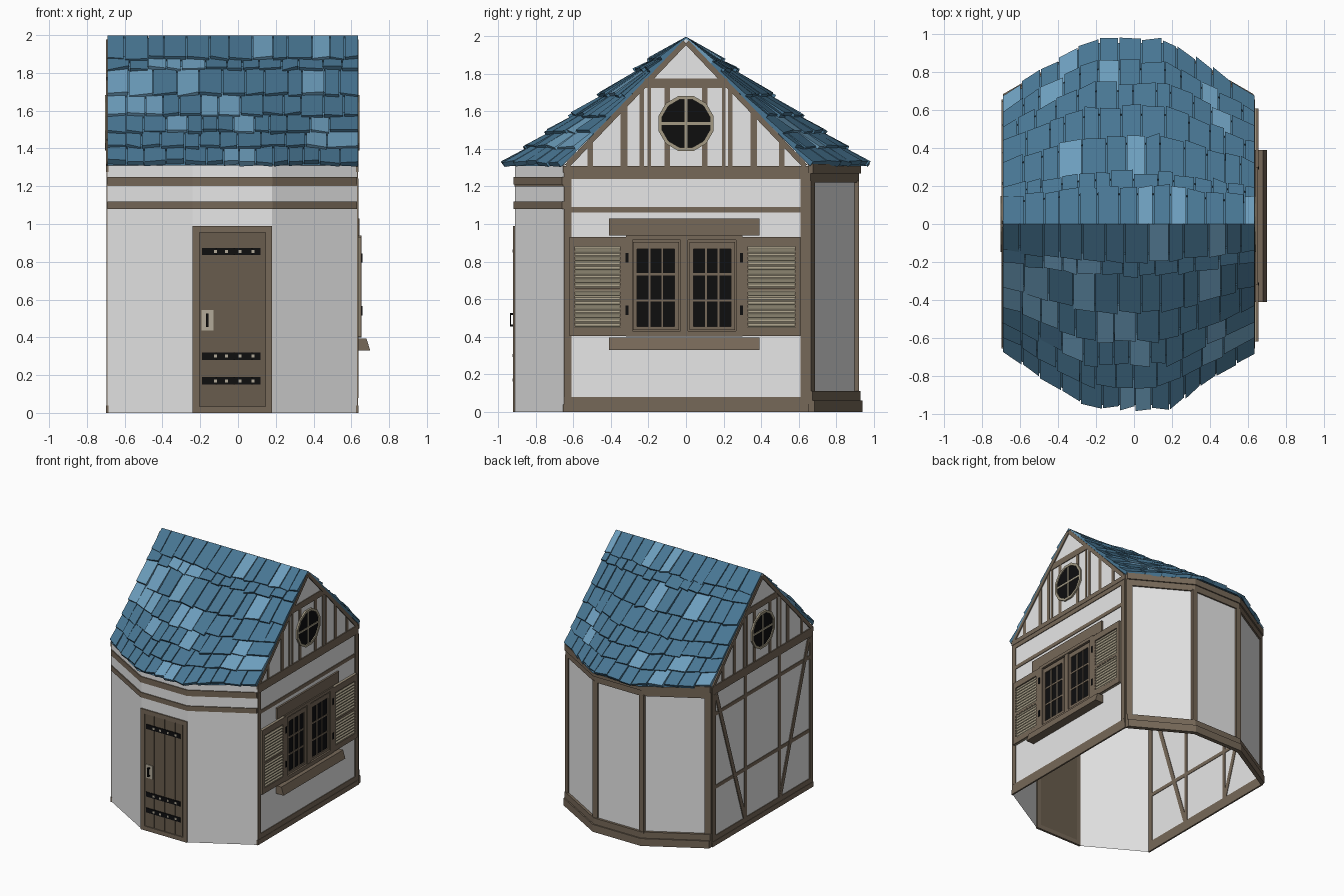
import bpy, bmesh, math, random
from mathutils import Vector

if "Cube" in bpy.data.objects:
    bpy.data.objects.remove(bpy.data.objects["Cube"])
random.seed(4)

def material(name, r, g, b):
    lin = lambda c: ((c / 255 + 0.055) / 1.055) ** 2.4 if c > 10 else c / 255 / 12.92
    m = bpy.data.materials.new(name)
    m.diffuse_color = (lin(r), lin(g), lin(b), 1)
    m.use_nodes = True
    m.node_tree.nodes["Principled BSDF"].inputs["Base Color"].default_value = m.diffuse_color
    return m

WALL = material("white plaster", 231, 231, 231)
WOOD = material("brown timber", 118, 104, 88)
DOOR = material("dark door wood", 105, 92, 77)
BEIGE = material("beige louvre", 163, 154, 132)
BLACK = material("black", 14, 14, 15)
TILE = material("blue tile", 72, 118, 147)
LIGHT = material("light blue tile", 108, 157, 188)
METAL = material("pale metal", 178, 170, 152)

CX, XL, XR = -0.03, -0.69, 0.63          # wall centre and side planes

def build(name, mats, solids):
    """solids: (base polygon, top polygon, material index) joined into one object"""
    bm = bmesh.new()
    for base, top, mi in solids:
        a = [bm.verts.new(p) for p in base]
        b = [bm.verts.new(p) for p in top]
        n = len(a)
        fs = [bm.faces.new(a[::-1]), bm.faces.new(b)]
        fs += [bm.faces.new((a[i], a[(i + 1) % n], b[(i + 1) % n], b[i])) for i in range(n)]
        for f in fs:
            f.material_index = mi
    bmesh.ops.recalc_face_normals(bm, faces=bm.faces)
    return finish(name, bm, mats)

def finish(name, bm, mats):
    me = bpy.data.meshes.new(name)
    bm.to_mesh(me)
    bm.free()
    for m in mats:
        me.materials.append(m)
    ob = bpy.data.objects.new(name, me)
    bpy.context.collection.objects.link(ob)
    return ob

def sheet(name, mat, polys):
    bm = bmesh.new()
    for p in polys:
        bm.faces.new([bm.verts.new(v) for v in p])
    bmesh.ops.remove_doubles(bm, verts=bm.verts, dist=1e-4)
    bmesh.ops.recalc_face_normals(bm, faces=bm.faces)
    return finish(name, bm, [mat])

def slab(pts, z0, z1, mi=0):             # xy polygon extruded up
    return [(x, y, z0) for x, y in pts], [(x, y, z1) for x, y in pts], mi

def box(x0, x1, y0, y1, z0, z1, mi=0):
    return slab([(x0, y0), (x1, y0), (x1, y1), (x0, y1)], z0, z1, mi)

def side(s, pts, d0, d1, mi=0):          # yz polygon on a side wall, depth d0..d1 outwards
    x = XR if s > 0 else XL
    return [(x + s * d0, y, z) for y, z in pts], [(x + s * d1, y, z) for y, z in pts], mi

def sbox(s, y0, y1, z0, z1, d1, d0=-0.004, mi=0):
    return side(s, [(y0, z0), (y1, z0), (y1, z1), (y0, z1)], d0, d1, mi)

def bar(s, a, b, w, d):                  # slanted timber between two yz points
    a, b = Vector(a), Vector(b)
    n = (b - a).normalized()
    n = Vector((-n.y, n.x)) * w / 2
    return side(s, [a - n, b - n, b + n, a + n], -0.004, d)

def path(f, d=0):                        # three-sided bay outline, f=-1 front, 1 back
    k = 0.21 + 0.268 * d
    return [(XL, f * (0.65 + d / 0.866)), (CX - k, f * (0.91 + d)),
            (CX + k, f * (0.91 + d)), (XR, f * (0.65 + d / 0.866))]

def band(f, z0, z1, d):
    a, b = path(f, -0.003), path(f, d)
    return [slab([a[i], a[i + 1], b[i + 1], b[i]], z0, z1) for i in range(3)]

# plaster shell, open underneath
ring = path(-1) + path(1)[::-1]
walls = [[(*ring[i], 0), (*ring[(i + 1) % 8], 0), (*ring[(i + 1) % 8], 1.32), (*ring[i], 1.32)] for i in range(8)]
sheet("walls", WALL, walls)
for nm, x in (("left_gable", XL), ("right_gable", XR)):
    sheet(nm, WALL, [[(x, -0.65, 1.31), (x, 0.65, 1.31), (x, 0, 1.99)]])

# bay mouldings, front and back
build("front_bands", [WOOD], band(-1, 1.08, 1.12, 0.008) + band(-1, 1.21, 1.25, 0.008) + band(-1, 1.2, 1.21, 0.004))
build("back_mouldings", [WOOD], band(1, 0, 0.06, 0.03) + band(1, 0.06, 0.11, 0.02)
      + band(1, 1.22, 1.27, 0.012) + band(1, 1.27, 1.32, 0.022))
posts = [box(CX + s * 0.21 - 0.022, CX + s * 0.21 + 0.022, 0.895, 0.922, 0.1, 1.23) for s in (-1, 1)]
for s in (-1, 1):
    x = XR if s > 0 else XL
    posts.append(slab([(x, 0.64), (x, 0.664), (x - s * 0.04, 0.687), (x - s * 0.04, 0.66)], 0.1, 1.23))
build("back_posts", [WOOD], posts)

# side wall and gable timbers
for s, nm in ((1, "right"), (-1, "left")):
    t = [sbox(s, -0.655, 0.655, 0, 0.04, 0.009), sbox(s, -0.65, 0.65, 0.04, 0.08, 0.006),
         sbox(s, -0.65, 0.65, 1.24, 1.275, 0.006), sbox(s, -0.655, 0.655, 1.275, 1.31, 0.009),
         sbox(s, -0.61, 0.61, 1.06, 1.09, 0.005)]
    t += [sbox(s, -0.65, -0.61, 0.08, 1.24, 0.007), sbox(s, 0.61, 0.65, 0.08, 1.24, 0.007)]
    if s < 0:
        t += [sbox(s, y - 0.016, y + 0.016, 0.08, 1.24, 0.005) for y in (-0.22, 0.22)]
        t += [sbox(s, -0.61, 0.61, 0.46, 0.49, 0.004)]
        t += [bar(s, (k * 0.23, 0.08), (k * 0.6, 1.23), 0.035, 0.007) for k in (-1, 1)]
    build(nm + "_wall_timbers", [WOOD], t)
    g = [sbox(s, -0.22, 0.22, 1.725, 1.775, 0.006)]
    for k in (-1, 1):
        g.append(bar(s, (k * 0.635, 1.308), (k * 0.005, 1.967), 0.028, 0.008))
    for y, w in ((-0.51, .03), (-0.33, .035), (-0.235, .025), (-0.195, .018), (-0.1, .03),
                 (0.1, .03), (0.2, .018), (0.235, .025), (0.36, .035), (0.51, .03)):
        g.append(sbox(s, y - w / 2, y + w / 2, 1.31, min(1.73, 1.96 - abs(y)), 0.004))
    build(nm + "_gable_timbers", [WOOD], g)
    # round gable window
    circ = lambda r: [(r * math.cos(math.radians(15 + 30 * i)), 1.535 + r * math.sin(math.radians(15 + 30 * i)))
                      for i in range(12)]
    a, b = circ(0.132), circ(0.152)
    w = [side(s, a, 0, 0.006, 1)]
    w += [side(s, [a[i], b[i], b[(i + 1) % 12], a[(i + 1) % 12]], -0.004, 0.014) for i in range(12)]
    w += [sbox(s, -0.007, 0.007, 1.405, 1.665, 0.01), sbox(s, -0.13, 0.13, 1.528, 1.542, 0.01)]
    build(nm + "_round_window", [BEIGE, BLACK], w)

# big right window: frame, casements, panes
w = [sbox(1, -0.41, 0.39, 0.94, 1.03, 0.014), sbox(1, -0.29, 0.27, 0.42, 0.92, 0.005)]
for y0, y1, z0, z1 in ((-.32, -.285, .4, .94), (.265, .30, .4, .94), (-.285, .265, .915, .94), (-.285, .265, .4, .43)):
    w.append(sbox(1, y0, y1, z0, z1, 0.024))
w.append(sbox(1, -0.03, 0.01, 0.43, 0.915, 0.02))
for y0 in (-0.26, 0.04):
    y1 = y0 + 0.2
    w.append(sbox(1, y0, y1, 0.45, 0.87, 0.008, mi=1))
    w += [sbox(1, y0 - 0.022, y0, .435, .905, .016), sbox(1, y1, y1 + 0.022, .435, .905, .016),
          sbox(1, y0, y1, .435, .455, .016), sbox(1, y0, y1, .868, .905, .016)]
    w += [sbox(1, y0 + 0.2 * k / 3 - .005, y0 + 0.2 * k / 3 + .005, .45, .87, .012) for k in (1, 2)]
    w += [sbox(1, y0, y1, z - .006, z + .006, .012) for z in (0.593, 0.732)]
build("right_window", [WOOD, BLACK], w)
sill = [(XR, 0.33), (0.70, 0.33), (0.68, 0.395), (XR, 0.395)]
build("window_sill", [WOOD], [([(x, -0.41, z) for x, z in sill], [(x, 0.39, z) for x, z in sill], 0)])

# louvred shutters with hinges
for nm, y0, y1, hy in (("front_shutter", -0.62, -0.32, -0.315), ("back_shutter", 0.30, 0.61, 0.295)):
    p = [sbox(1, y0, y1, 0.405, 0.93, 0.014, 0.002, 1)]
    p += [sbox(1, a, b, c, d, 0.025, 0.014) for a, b, c, d in (
        (y0, y0 + .03, .405, .93), (y1 - .03, y1, .405, .93), (y0 + .03, y1 - .03, .88, .93),
        (y0 + .03, y1 - .03, .405, .45), (y0 + .03, y1 - .03, .645, .66))]
    for z0 in (0.45, 0.66):
        n = 9
        for i in range(n):
            z = z0 + (i + 0.1) * 0.21 / n
            sl = [(XR + .012, z + .012), (XR + .023, z), (XR + .023, z + .006), (XR + .012, z + .02)]
            p.append(([(x, y0 + .03, q) for x, q in sl], [(x, y1 - .03, q) for x, q in sl], 1))
    p += [sbox(1, hy - .008, hy + .008, z - .025, z + .025, 0.03, 0.01, 2) for z in (0.54, 0.82)]
    build(nm, [WOOD, BEIGE, BLACK], p)

# front door: frame, planks, straps, studs, handle
fy = -0.91
d = [box(-0.24, -0.205, fy - .01, fy + .008, 0, 0.99), box(0.145, 0.18, fy - .01, fy + .008, 0, 0.99),
     box(-0.205, 0.145, fy - .01, fy + .008, 0.955, 0.99), box(-0.205, 0.145, fy - .01, fy + .008, 0, 0.035),
     box(-0.205, 0.145, fy - .001, fy + .006, 0.03, 0.96, 1)]
xs = [-0.205, -0.115, -0.02, 0.075, 0.145]
d += [box(xs[i] + .005, xs[i + 1] - .005, fy - .006, fy, 0.037, 0.953, 1) for i in range(4)]
build("front_door", [WOOD, DOOR], d)
h = []
for z in (0.17, 0.3, 0.855):
    h.append(box(-0.19, 0.12, fy - .011, fy, z - 0.019, z + 0.019))
    h += [box(x - .008, x + .008, fy - .014, fy - .01, z - .008, z + .008, 1) for x in (-.12, -.06, .01, .08)]
h += [box(-0.192, -0.13, fy - .01, fy, 0.435, 0.545, 1), box(-0.17, -0.155, fy - .028, fy - .022, 0.455, 0.525)]
h += [box(-0.17, -0.155, fy - .024, fy, z, z + .01) for z in (0.455, 0.515)]
build("door_ironwork", [BLACK, METAL], h)

# roof: eave line bulges over the bays, tiles overlap in rows
def eave(x):
    return 0.955 - 0.295 * max(0, abs(x - CX) - 0.21) / 0.45

def roof(s, x, t, lift=0.0):
    if t <= 0:
        return (x, 0, 1.985 + min(lift, 0.015))
    return (x, s * (t * eave(x) + 0.6 * lift), 1.985 - 0.675 * t + 0.8 * lift)

rows = [0, 0.19, 0.27, 0.47, 0.63, 0.76, 0.88, 1.0]
R0, R1 = XL, XR + 0.005
knots = [R0, CX - 0.21, CX + 0.21, R1]
for s, nm in ((-1, "front"), (1, "back")):
    sheet(nm + "_roof_deck", TILE, [[roof(s, knots[i], rows[j]), roof(s, knots[i + 1], rows[j]),
          roof(s, knots[i + 1], rows[j + 1]), roof(s, knots[i], rows[j + 1])] for i in range(3) for j in range(7)])
    tiles = []
    for j in range(7):
        x = R0
        while x < R1 - 0.01:
            x1 = x + random.uniform(0.075, 0.13)
            if x1 > R1 - 0.05:
                x1 = R1
            t0 = max(0, rows[j] - 0.03)
            ends = [rows[j + 1] + random.uniform(-0.012, 0.012) for _ in range(2)]
            up = [random.uniform(0.022, 0.036) for _ in range(2)]
            a, b = x + 0.003, x1 - 0.003
            if x == R0: a = R0
            if x1 == R1: b = R1
            lo = [roof(s, a, t0), roof(s, b, t0), roof(s, b, ends[1], 0.002), roof(s, a, ends[0], 0.002)]
            hi = [roof(s, a, t0, 0.012), roof(s, b, t0, 0.012), roof(s, b, ends[1], up[1]), roof(s, a, ends[0], up[0])]
            tiles.append((lo, hi, 1 if random.random() < 0.17 else 0))
            x = x1
    build(nm + "_roof_tiles", [TILE, LIGHT], tiles)
